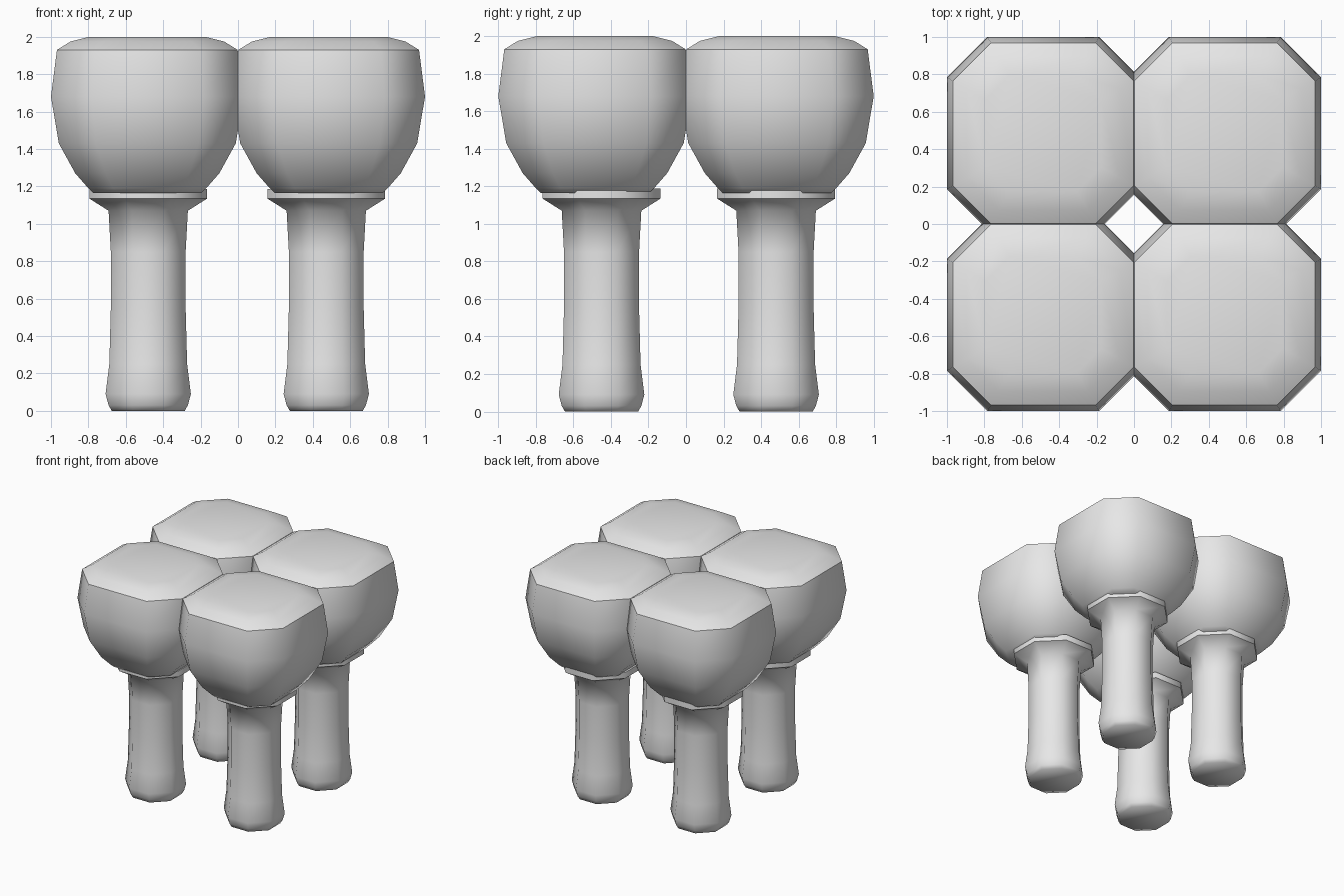
import bpy, bmesh, math

if "Cube" in bpy.data.objects:
    bpy.data.objects.remove(bpy.data.objects["Cube"])

grey = bpy.data.materials.new("light_grey")
grey.diffuse_color = (0.8, 0.8, 0.8, 1)
grey.use_nodes = True
grey.node_tree.nodes["Principled BSDF"].inputs["Base Color"].default_value = grey.diffuse_color

# (half width, height) pairs from bottom to top
BOWL = [(0.29, 1.165), (0.315, 1.19), (0.385, 1.27), (0.473, 1.43),
        (0.515, 1.68), (0.483, 1.93), (0.41, 1.975), (0.31, 2.0)]
STEM = [(0.195, 0.0), (0.212, 0.03), (0.228, 0.09), (0.208, 0.25),
        (0.2, 0.55), (0.2, 0.85), (0.212, 1.07), (0.315, 1.135), (0.315, 1.187)]


def octagon(half, ratio):
    """Octagon corners with flat sides facing the axes."""
    s = half * ratio
    return [(half, -s), (half, s), (s, half), (-s, half),
            (-half, s), (-half, -s), (-s, -half), (s, -half)]


def lathe(name, profile, ratio, x, y, sharp_heights):
    """Stack octagonal rings, cap both ends and crease chosen rings."""
    bm = bmesh.new()
    rings = [[bm.verts.new((px, py, z)) for px, py in octagon(h, ratio)]
             for h, z in profile]
    for a, b in zip(rings, rings[1:]):
        for i in range(8):
            j = (i + 1) % 8
            bm.faces.new((a[i], a[j], b[j], b[i]))
    bm.faces.new(rings[0][::-1])
    bm.faces.new(rings[-1])
    for f in bm.faces:
        f.smooth = True
    for e in bm.edges:
        z0, z1 = (v.co.z for v in e.verts)
        if abs(z0 - z1) < 1e-5 and any(abs(z0 - s) < 1e-4 for s in sharp_heights):
            e.smooth = False
    mesh = bpy.data.meshes.new(name)
    bm.to_mesh(mesh)
    bm.free()
    mesh.materials.append(grey)
    ob = bpy.data.objects.new(name, mesh)
    ob.location = (x, y, 0)
    bpy.context.collection.objects.link(ob)
    return ob


for side, sx in (("left", -1), ("right", 1)):
    for end, sy in (("front", -1), ("back", 1)):
        tag = f"{end}_{side}"
        # Faceted bowl with a crisp rim and domed top
        lathe("bowl_" + tag, BOWL, 0.58, sx * 0.485, sy * 0.485, [1.93])
        # Stem with flared foot and collar under the bowl
        lathe("stem_" + tag, STEM, math.tan(math.pi / 8),
              -0.48 if sx < 0 else 0.472, -0.45 if sy < 0 else 0.48,
              [1.135, 1.187])
